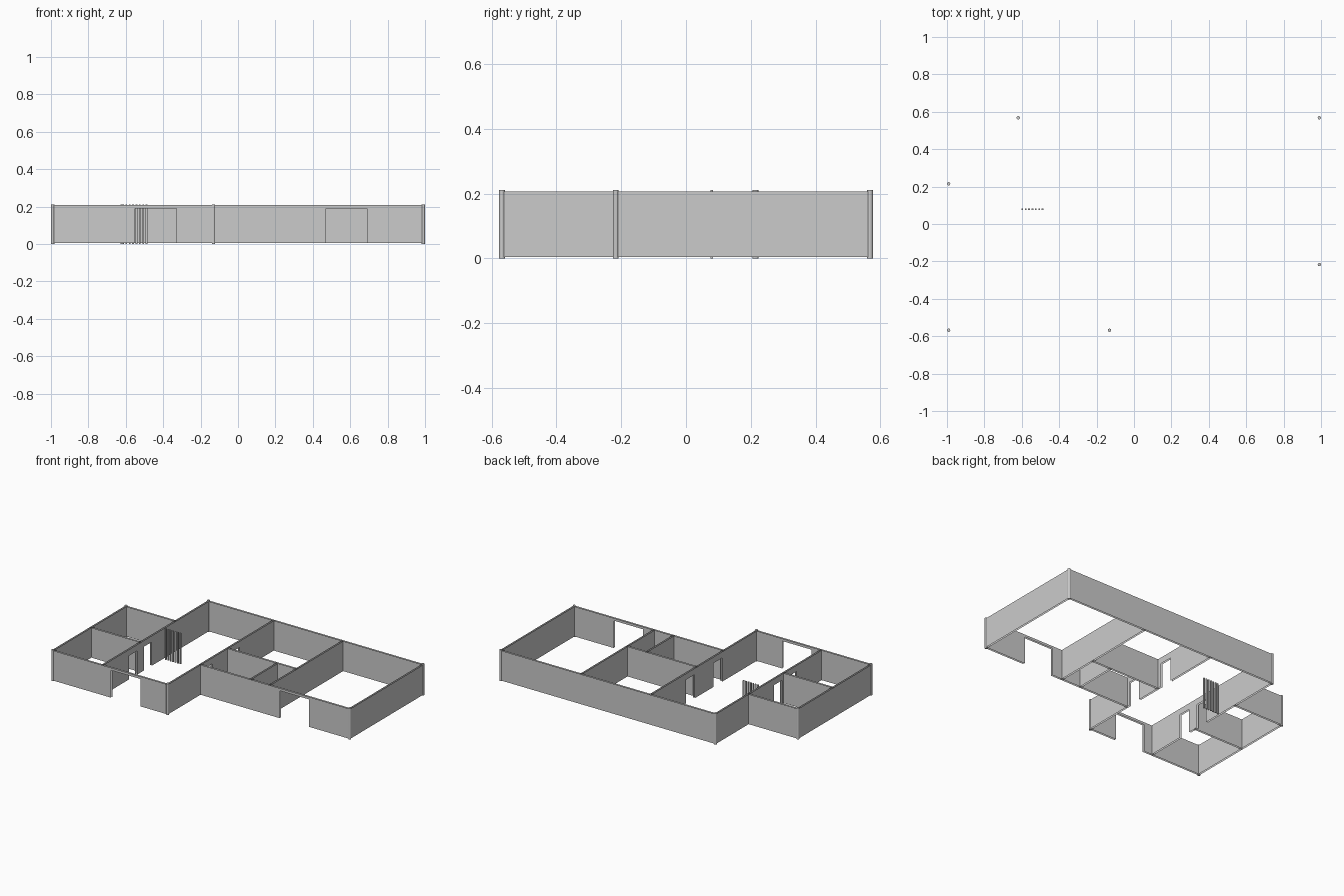
import bpy, bmesh
from mathutils import Vector

if "Cube" in bpy.data.objects:
    bpy.data.objects.remove(bpy.data.objects["Cube"])

Z0, Z1 = 0.004, 0.207      # wall bottom and top
T = 0.012                  # wall thickness
DOOR, GATE = 0.165, 0.19   # opening heights

X = {'left': -0.991, 'step': -0.619, 'hall': -0.131, 'closet': 0.245, 'bed': 0.39, 'right': 0.991}
Y = {'front': -0.568, 'porch': -0.217, 'room': -0.16, 'mid': 0.073, 'rear': 0.215, 'back': 0.568}


def finish(name, bm):
    me = bpy.data.meshes.new(name)
    bm.to_mesh(me)
    bm.free()
    ob = bpy.data.objects.new(name, me)
    bpy.context.collection.objects.link(ob)
    return ob


def wall(name, axis, fixed, start, end, openings=()):
    """Hollow wall: two upright skins, open at top and bottom, with door gaps."""
    bm = bmesh.new()
    panels, at = [], start
    for a, b, h in openings:
        panels += [(at, a, Z0), (a, b, h)]
        at = b
    panels.append((at, end, Z0))
    for side in (-1, 1):
        off = fixed + side * T / 2
        for a, b, low in panels:
            pts = [(a, low), (b, low), (b, Z1), (a, Z1)]
            if (side > 0) == (axis == 'x'):
                pts.reverse()
            bm.faces.new([bm.verts.new((u, off, z) if axis == 'x' else (off, u, z))
                          for u, z in pts])
    bmesh.ops.remove_doubles(bm, verts=bm.verts, dist=1e-5)
    return finish(name, bm)


# outer walls
wall('left_wall', 'y', X['left'], Y['front'], Y['rear'])
wall('left_rear_wall', 'x', Y['rear'], X['left'], X['step'])
wall('back_wall', 'x', Y['back'], X['step'], X['right'])
wall('right_wall', 'y', X['right'], Y['porch'], Y['back'])
wall('right_front_wall', 'x', Y['porch'], X['hall'], X['right'], [(0.47, 0.69, GATE)])
wall('front_wall', 'x', Y['front'], X['left'], X['hall'], [(-0.55, -0.33, GATE)])

# long walls either side of the hall, with doors
wall('hall_left_wall', 'y', X['step'], Y['front'], Y['back'],
     [(-0.295, -0.21, DOOR), (-0.135, -0.05, DOOR)])
wall('hall_right_wall', 'y', X['hall'], Y['front'], Y['back'],
     [(-0.19, -0.10, DOOR), (0.105, 0.195, DOOR)])

# room partitions
wall('left_room_partition', 'x', Y['room'], X['left'], X['step'])
wall('middle_partition', 'x', Y['mid'], X['hall'], X['bed'])
wall('closet_partition', 'y', X['closet'], Y['porch'], Y['mid'])
wall('bedroom_partition', 'y', X['bed'], Y['porch'], Y['back'])

# round posts on the outer corners
corners = [('left', 'front'), ('hall', 'front'), ('right', 'porch'),
           ('right', 'back'), ('step', 'back'), ('left', 'rear')]
for i, (cx, cy) in enumerate(corners):
    bpy.ops.mesh.primitive_cylinder_add(vertices=12, radius=0.009, depth=0.212,
                                        location=(X[cx], Y[cy], 0.106))
    bpy.context.object.name = f'corner_post_{i + 1}'

# slatted screen in the hall
bm = bmesh.new()
for i in range(7):
    geo = bmesh.ops.create_cube(bm, size=1)['verts']
    bmesh.ops.scale(bm, verts=geo, vec=(0.009, 0.008, 0.211))
    bmesh.ops.translate(bm, verts=geo, vec=Vector((-0.597 + i * 0.018, 0.08, 0.1055)))
finish('slat_screen', bm)
